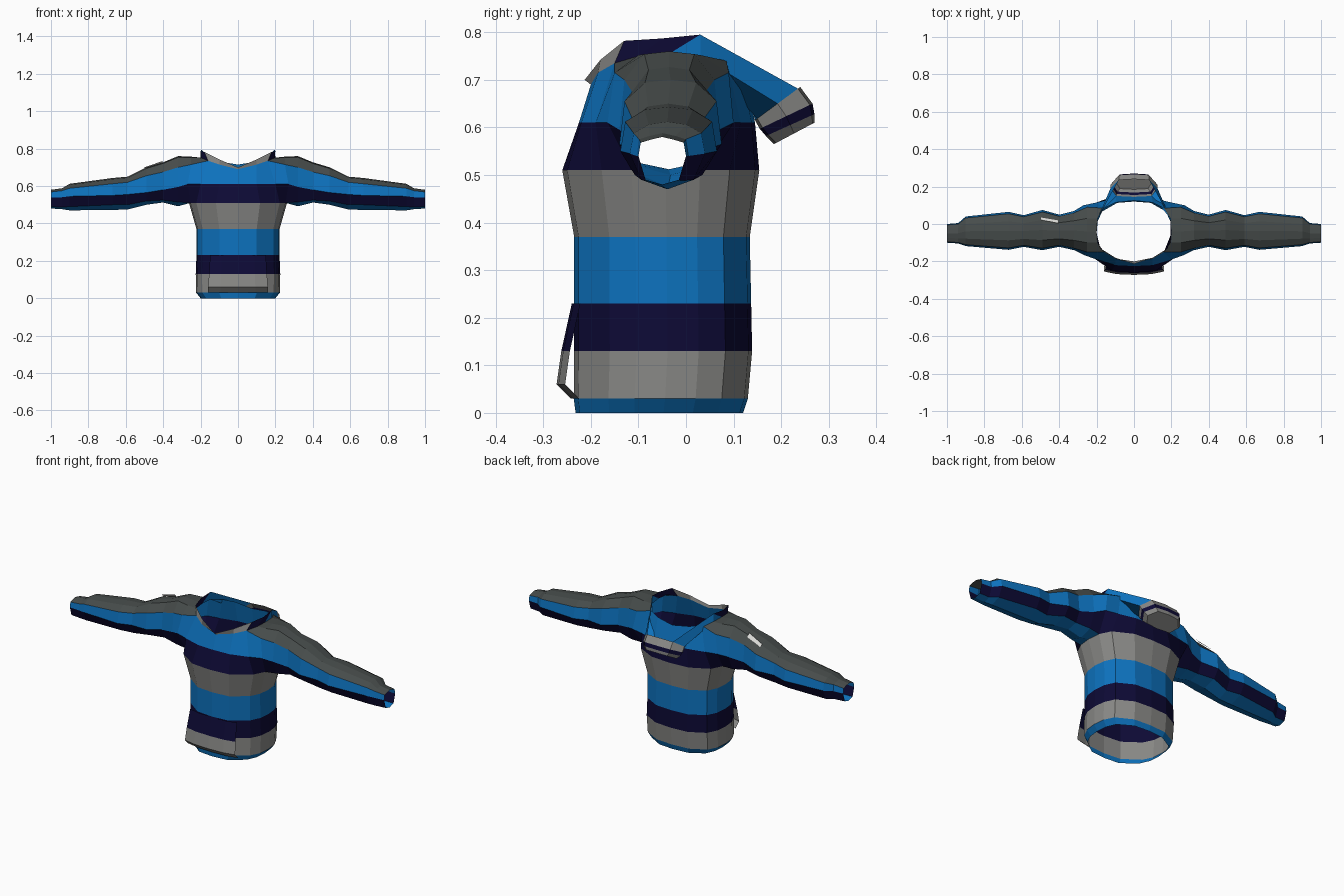
import bpy, bmesh
from mathutils import Vector

if "Cube" in bpy.data.objects:
    bpy.data.objects.remove(bpy.data.objects["Cube"])


def material(name, rgb):
    m = bpy.data.materials.new(name)
    m.diffuse_color = (*rgb, 1)
    m.use_nodes = True
    m.node_tree.nodes["Principled BSDF"].inputs["Base Color"].default_value = m.diffuse_color
    return m


MATS = [material("blue", (0.004, 0.17, 0.52)),
        material("navy", (0.004, 0.003, 0.036)),
        material("light grey", (0.25, 0.25, 0.24)),
        material("dark grey", (0.062, 0.072, 0.07)),
        material("pale patch", (0.7, 0.7, 0.68))]
BLUE, NAVY, GREY, DARK, PALE = range(5)


def flip(p):
    return (-p[0], p[1], p[2])


def build(name, faces, mirror=True):
    """Make one object from (corner points, colour) pairs, optionally mirrored in x."""
    bm = bmesh.new()
    for pts, col in faces:
        sides = [pts]
        if mirror:
            sides.append([flip(p) for p in reversed(pts)])
        for s in sides:
            f = bm.faces.new([bm.verts.new(p) for p in s])
            f.material_index = col
    bmesh.ops.remove_doubles(bm, verts=bm.verts[:], dist=0.0005)
    bmesh.ops.recalc_face_normals(bm, faces=bm.faces[:])
    me = bpy.data.meshes.new(name)
    bm.to_mesh(me)
    bm.free()
    for m in MATS:
        me.materials.append(m)
    ob = bpy.data.objects.new(name, me)
    bpy.context.collection.objects.link(ob)
    return ob


def strip(a, b, cols):
    """Quads between two rows of points; cols is one colour or a list."""
    n = len(a) - 1
    if isinstance(cols, int):
        cols = [cols] * n
    return [([a[i], a[i + 1], b[i + 1], b[i]], cols[i]) for i in range(n)]


# Torso: half rings stacked between the stripe heights
HALF = [(0, -1), (.45, -.95), (.85, -.6), (.97, -.3), (1, .05),
        (.97, .4), (.85, .7), (.45, .96), (0, 1)]


def half_ring(z, w, front, back):
    c, h = (front + back) / 2, (back - front) / 2
    return [(w * x, c + h * y, z) for x, y in HALF]


rings = [half_ring(*r) for r in [
    (0, .2, -.232, .12), (.03, .224, -.236, .13), (.13, .226, -.235, .139),
    (.23, .222, -.235, .137), (.37, .222, -.235, .134), (.51, .262, -.26, .154)]]
torso = []
for lo, hi, col in zip(rings, rings[1:], [BLUE, GREY, NAVY, BLUE, GREY]):
    torso += strip(lo, hi, col)
chest = rings[-1]

# Shoulder yoke: runs from the chest ring to the neck and the arm holes
neck = [(0, -.2, .69), (.1, -.185, .715), (.16, -.15, .735), (.195, -.1, .75),
        (.2, -.04, .752), (.195, .03, .75), (.16, .085, .74), (.1, .115, .73),
        (0, .125, .715)]
armhole = [chest[4], chest[3], (.27, -.165, .61), (.25, -.15, .715),
           (.25, -.1, .752), (.25, -.04, .757), (.25, .03, .752),
           (.25, .09, .715), (.27, .1, .61), chest[5]]
mid_front = [(0, -.225, .61), (.1, -.22, .61), (.2, -.19, .61), armhole[2]]
mid_back = [armhole[8], (.2, .115, .61), (.1, .138, .61), (0, .145, .61)]
yoke = strip(chest[:4], mid_front, NAVY)
yoke += strip(mid_front, neck[:3] + [armhole[3]], BLUE)
yoke += strip(chest[5:], mid_back, NAVY)
yoke += strip(mid_back, [armhole[7]] + neck[6:], BLUE)
yoke += strip(armhole[3:8], neck[2:7], DARK)
build("torso", torso + yoke)

# Sleeves: loops along x = (x, front, back, top, grey edge, navy top, navy bottom, bottom)
LOOPS = [(.32, -.14, .07, .76, .70, .595, .515, .492),
         (.40, -.122, .05, .727, .675, .58, .525, .512),
         (.49, -.14, .075, .70, .655, .565, .52, .50),
         (.59, -.122, .047, .65, .62, .555, .50, .475),
         (.67, -.138, .065, .643, .612, .55, .50, .472),
         (.90, -.118, .04, .612, .588, .545, .49, .47),
         (.94, -.104, .005, .588, .575, .54, .488, .476),
         (1.0, -.10, 0, .58, .568, .54, .49, .48)]


def sleeve_ring(x, f, b, top, edge, n_top, n_low, low):
    c, h = (f + b) / 2, (b - f) / 2
    prof = [(0, low), (-.7, n_low), (-1, n_top), (-.9, edge), (-.5, top - .006),
            (0, top), (.5, top - .006), (.9, edge), (1, n_top), (.7, n_low)]
    return [(x, c + h * y, z) for y, z in prof]


SLEEVE_COLS = [BLUE, NAVY, BLUE, DARK, DARK, DARK, DARK, BLUE, NAVY, BLUE]
loops = [armhole] + [sleeve_ring(*l) for l in LOOPS]
sleeve = []
for a, b in zip(loops, loops[1:]):
    sleeve += strip(a + a[:1], b + b[:1], SLEEVE_COLS)
build("sleeves", sleeve)

# Pale patch on top of the left sleeve
patch = [(-.5, .022, .70), (-.5, .038, .686), (-.405, .022, .712), (-.405, .004, .733)]
build("sleeve_patch", [([patch[0], patch[1], patch[2], patch[3]], PALE)], False)

# Front pocket: a bulging panel open at both sides
rows = [[(x * w, y + dy, z) for x, dy in ((0, 0), (.09, .004), (.155, .018))]
        for z, y, w in ((.23, -.24, .96), (.13, -.262, 1), (.06, -.272, 1.03), (.03, -.242, 1.03))]
pocket = []
for a, b, col in zip(rows, rows[1:], (NAVY, GREY, GREY)):
    pocket += strip(a, b, col)
build("front_pocket", pocket)

# Hood collar: rises from the front of the neck to the shoulders
collar_top = [(0, -.213, .70), (.1, -.18, .742), (.18, -.13, .782),
              (.2, -.05, .787), (.195, .03, .795)]
collar = strip(neck[:5], collar_top, [GREY, GREY, NAVY, NAVY])


# Hood pouch: tilted half loops hanging behind the back, closed below
def pouch_ring(front, back, w):
    f, b = Vector((0, *front)), Vector((0, *back))
    return [tuple(f.lerp(b, t) + Vector((x * w, 0, 0)))
            for x, t in ((0, 0), (.75, .05), (1, .5), (.65, .95), (0, 1))]


pouch = [pouch_ring((.145, .615), (.24, .685), .125),
         pouch_ring((.155, .597), (.266, .65), .125),
         pouch_ring((.168, .582), (.27, .628), .118),
         pouch_ring((.185, .565), (.27, .61), .10)]
hood = []
for a, b, col in zip(pouch, pouch[1:], (GREY, NAVY, GREY)):
    hood += strip(a, b, col)
hood.append((pouch[-1], GREY))
# Blue hood sides and the wall down from the back of the neck
rim = pouch[0]
side_top = [neck[6], neck[5], collar_top[4]]
hood += strip(side_top, rim[1:4], BLUE)
hood.append(([neck[4], neck[5], collar_top[4]], BLUE))
hood.append(([neck[6], neck[7], rim[1]], BLUE))
hood.append(([neck[7], neck[8], rim[0], rim[1]], BLUE))
build("hood", collar + hood)
